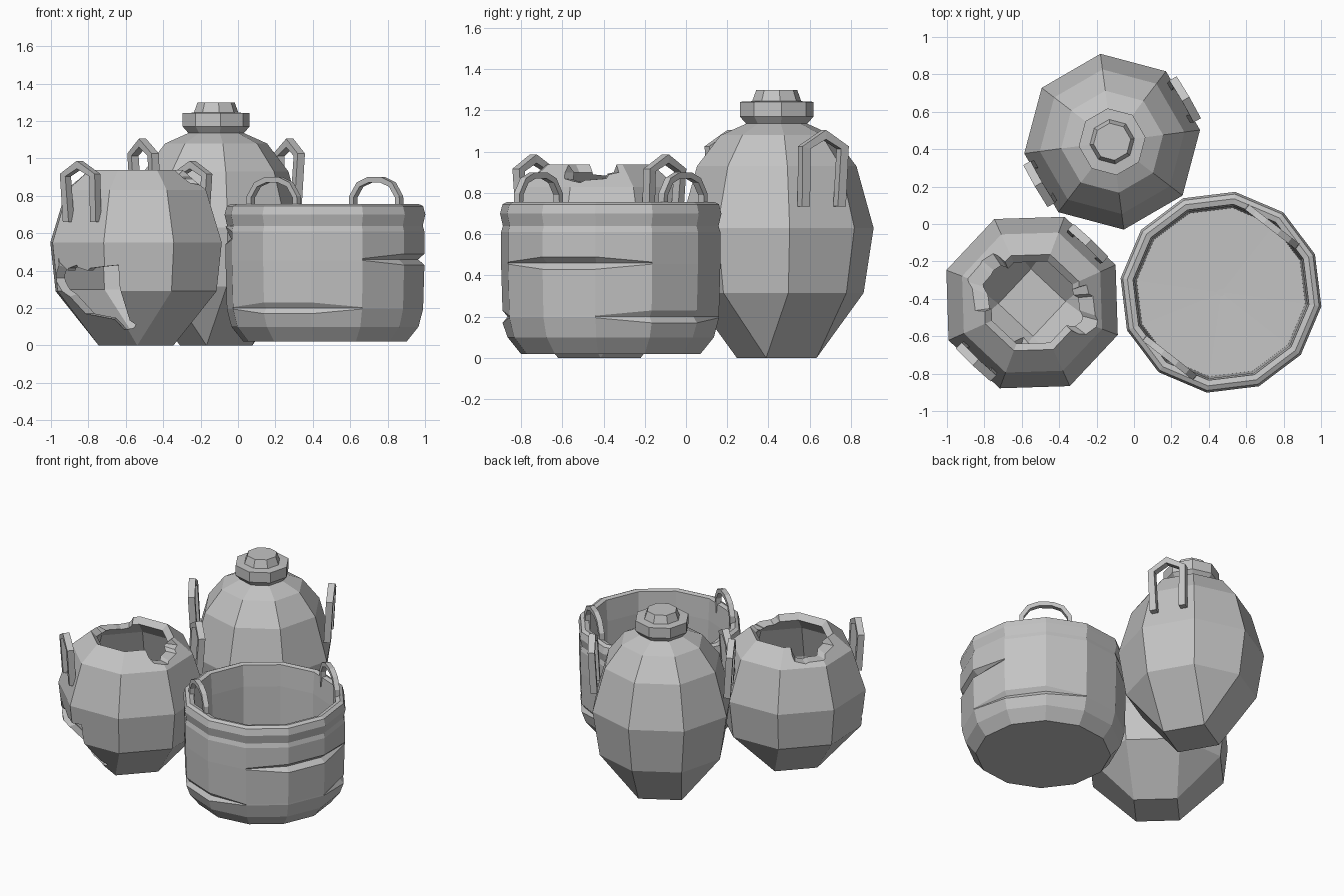
import bpy, bmesh
from math import sin, cos, radians
from mathutils import Vector

old = bpy.data.objects.get("Cube")
if old:
    bpy.data.objects.remove(old, do_unlink=True)

clay = bpy.data.materials.new("grey_clay")
clay.use_nodes = True
clay.diffuse_color = (0.55, 0.55, 0.55, 1)
clay.node_tree.nodes["Principled BSDF"].inputs["Base Color"].default_value = (0.55, 0.55, 0.55, 1)


def finish(name, bm):
    bmesh.ops.recalc_face_normals(bm, faces=bm.faces[:])
    mesh = bpy.data.meshes.new(name)
    bm.to_mesh(mesh)
    bm.free()
    mesh.materials.append(clay)
    obj = bpy.data.objects.new(name, mesh)
    bpy.context.scene.collection.objects.link(obj)
    return obj


def polar(centre, radius, angle, z):
    a = radians(angle)
    return Vector((centre[0] + radius * cos(a), centre[1] + radius * sin(a), z))


def lathe(name, centre, profile, sides, turn, pinched=(), creases={}):
    """Faceted vessel. Pinched rings have half the corners, merged in pairs.
    Creases map (ring, column) to an inward push and open up the rings beside it."""
    bm = bmesh.new()
    rings = []
    for i, (r, z) in enumerate(profile):
        ring = []
        for k in range(sides):
            shift = (0.5 if k % 2 else -0.5) if i in pinched else 0
            lift = 0.025 * (((i - 1, k) in creases) - ((i + 1, k) in creases))
            ring.append(bm.verts.new(polar(centre, r - creases.get((i, k), 0),
                                           turn + 360 * (k + shift) / sides, z + lift)))
        rings.append(ring)
    for low, high in zip(rings, rings[1:]):
        for k in range(sides):
            n = (k + 1) % sides
            bm.faces.new((low[k], low[n], high[n], high[k]))
    bm.faces.new(rings[0])
    bm.faces.new(rings[-1])
    bmesh.ops.remove_doubles(bm, verts=bm.verts[:], dist=0.0005)
    return finish(name, bm)


def handle(name, centre, angle, radius, base, path, width, depth, lean=0):
    """Sweep a rectangular bar along an arch standing tangent to the vessel."""
    out = polar((0, 0), 1, angle, 0)
    side = polar((0, 0), 1, angle + 90, 0)
    top = max(z for t, z in path)
    bm = bmesh.new()
    sections = []
    for i, (t, z) in enumerate(path):
        a, b = path[max(i - 1, 0)], path[min(i + 1, len(path) - 1)]
        along = Vector((b[0] - a[0], b[1] - a[1])).normalized()
        nt, nz = -along.y, along.x
        ring = []
        for u, v in ((-1, -1), (1, -1), (1, 1), (-1, 1)):
            r = radius + v * depth / 2 - lean * (1 - z / top)
            p = out * r + side * (t + nt * u * width / 2)
            ring.append(bm.verts.new((p.x + centre[0], p.y + centre[1],
                                      base + z + nz * u * width / 2)))
        sections.append(ring)
    for s, e in zip(sections, sections[1:]):
        for k in range(4):
            n = (k + 1) % 4
            bm.faces.new((s[k], s[n], e[n], e[k]))
    bm.faces.new(sections[0])
    bm.faces.new(sections[-1])
    return finish(name, bm)


def break_out(target, centre, outline):
    """Cut a jagged piece, given as (angle, height) points, out of a wall."""
    bm = bmesh.new()
    inner = [bm.verts.new(polar(centre, 0.1, a, z)) for a, z in outline]
    outer = [bm.verts.new(polar(centre, 0.7, a, z)) for a, z in outline]
    for k in range(len(outline)):
        n = (k + 1) % len(outline)
        bm.faces.new((inner[k], inner[n], outer[n], outer[k]))
    bm.faces.new(inner)
    bm.faces.new(outer)
    bmesh.ops.triangulate(bm, faces=bm.faces[:])
    cutter = finish("cutter", bm)
    cutter.hide_render = True
    mod = target.modifiers.new("break", "BOOLEAN")
    mod.operation = "DIFFERENCE"
    mod.solver = "EXACT"
    mod.object = cutter
    graph = bpy.context.evaluated_depsgraph_get()
    mesh = bpy.data.meshes.new_from_object(target.evaluated_get(graph))
    target.modifiers.clear()
    target.data = mesh
    bpy.data.objects.remove(cutter, do_unlink=True)


tall, broken, tub = (-0.117, 0.44), (-0.545, -0.42), (0.465, -0.365)
jar_arch = [(-0.1, 0), (-0.108, 0.285), (0, 0.348), (0.108, 0.285), (0.1, 0)]

# Tall lidded jar, eight sides drawn in to a square foot
lathe("tall_jar_body", tall, [(0.2, 0), (0.425, 0.315), (0.474, 0.63), (0.39, 0.93),
                              (0.275, 1.08), (0.14, 1.14)], 8, 7.6, pinched=(0,))
lathe("tall_jar_lid", tall, [(0.14, 1.125), (0.18, 1.17), (0.18, 1.242),
                             (0.12, 1.245), (0.1, 1.3)], 8, 7.6)
for label, angle in (("right", 210.1), ("left", 30.1)):
    handle("tall_jar_handle_" + label, tall, angle, 0.455, 0.735, jar_arch, 0.045, 0.045, 0.02)

# Broken open jar, hollow, with the same square foot
jar = lathe("broken_jar_body", broken,
            [(0.2, 0), (0.46, 0.29), (0.49, 0.55), (0.4, 0.83), (0.275, 0.937),
             (0.235, 0.9), (0.355, 0.79), (0.435, 0.55), (0.41, 0.3), (0.18, 0.045)],
            8, 24.3, pinched=(0, 9))
break_out(jar, broken, [(203, 0.36), (208, 0.47), (215, 0.4), (224, 0.43), (234, 0.4),
                        (258, 0.43), (262, 0.18), (270, 0.11), (256, 0.085), (212, 0.17)])
break_out(jar, broken, [(-37, 1.1), (-34, 0.9), (-15, 0.85), (6, 0.87), (18, 0.9), (22, 1.1)])
break_out(jar, broken, [(122, 1.1), (126, 0.89), (140, 0.85), (162, 0.86), (188, 0.89), (192, 1.1)])
for label, angle in (("right", 226.7), ("left", 46.7)):
    handle("broken_jar_handle_" + label, broken, angle, 0.44, 0.66,
           [(t, z * 0.88) for t, z in jar_arch], 0.042, 0.045, 0.02)

# Wide hollow tub with creased sides
creases = {(3, 7): 0.02, (3, 8): 0.025, (3, 0): 0.025, (3, 1): 0.02,
           (6, 10): 0.035, (6, 11): 0.035, (9, 4): 0.02, (9, 5): 0.03}
lathe("tub_body", tub,
      [(0.44, 0.02), (0.505, 0.1), (0.53, 0.195), (0.53, 0.2), (0.53, 0.205),
       (0.537, 0.455), (0.537, 0.46), (0.537, 0.465), (0.537, 0.565), (0.537, 0.57),
       (0.537, 0.61), (0.528, 0.64), (0.542, 0.7), (0.53, 0.745), (0.505, 0.757),
       (0.475, 0.75), (0.465, 0.6), (0.455, 0.1), (0.02, 0.09)], 12, 22, creases=creases)
tub_arch = [(-0.16, -0.06), (-0.155, 0.05), (-0.11, 0.115), (-0.045, 0.14),
            (0.045, 0.14), (0.11, 0.115), (0.155, 0.05), (0.16, -0.06)]
for label, angle in (("front", 232), ("back", 52)):
    handle("tub_handle_" + label, tub, angle, 0.445, 0.745, tub_arch, 0.03, 0.035)
